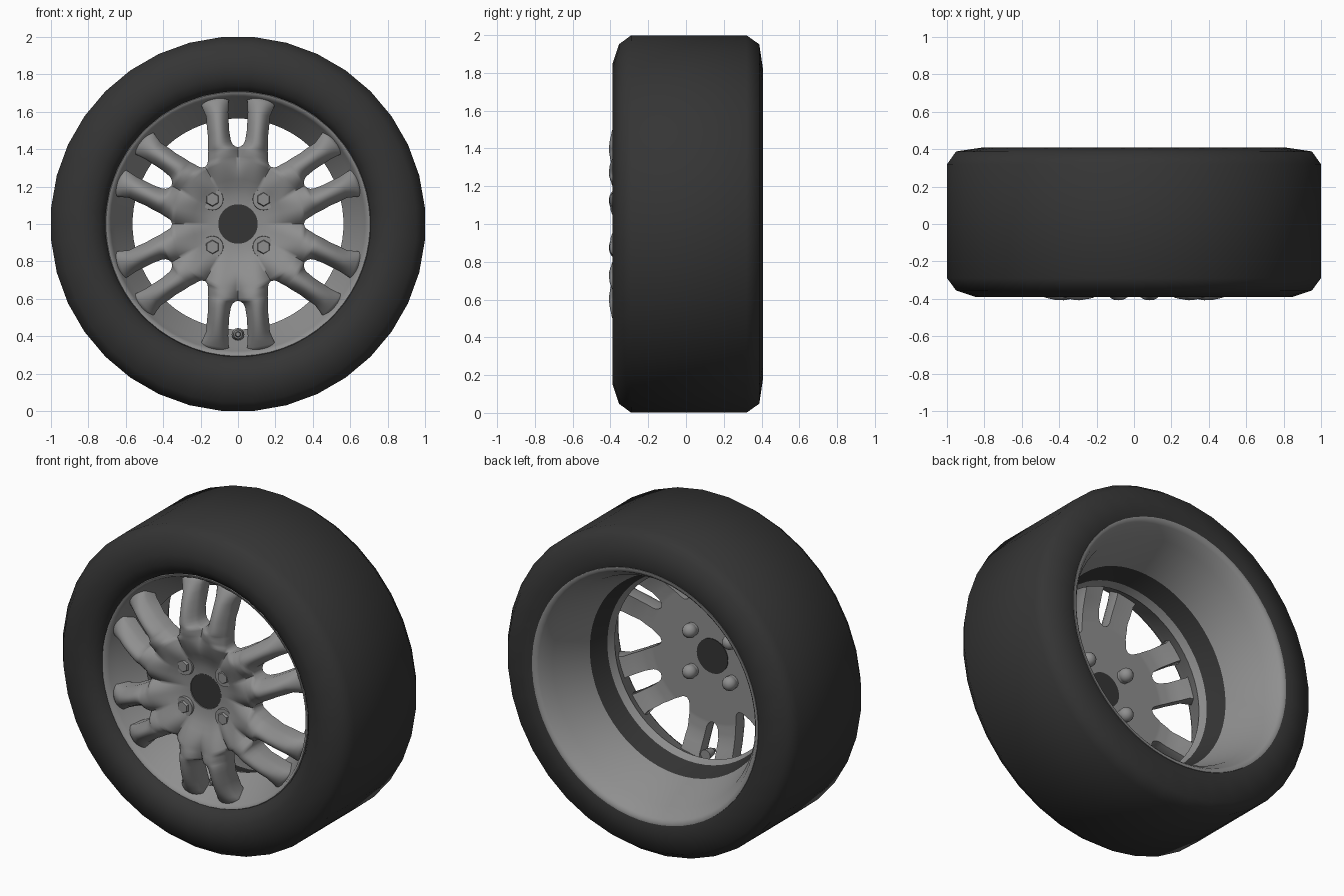
import bpy, bmesh, math
from mathutils import Matrix, Vector

if "Cube" in bpy.data.objects:
    bpy.data.objects.remove(bpy.data.objects["Cube"])


def material(name, c):
    m = bpy.data.materials.new(name)
    m.diffuse_color = (c, c, c, 1)
    m.use_nodes = True
    m.node_tree.nodes["Principled BSDF"].inputs["Base Color"].default_value = m.diffuse_color
    return m


RUBBER = material("black rubber", 0.035)
ALLOY = material("grey alloy", 0.275)


def finish(name, bm, mats, angle=40):
    bmesh.ops.remove_doubles(bm, verts=bm.verts, dist=0.0003)
    bmesh.ops.recalc_face_normals(bm, faces=bm.faces)
    me = bpy.data.meshes.new(name)
    bm.to_mesh(me)
    bm.free()
    ob = bpy.data.objects.new(name, me)
    bpy.context.collection.objects.link(ob)
    for m in mats:
        me.materials.append(m)
    bpy.ops.object.select_all(action='DESELECT')
    ob.select_set(True)
    bpy.context.view_layer.objects.active = ob
    bpy.ops.object.shade_smooth_by_angle(angle=math.radians(angle))
    return ob


def polar(r, deg, y):
    a = math.radians(deg)
    return Vector((r * math.cos(a), y, 1 + r * math.sin(a)))


def lathe(name, profile, n, mats, dark=(), angle=40):
    """Closed (radius, y) profile spun about the axle; 'dark' segments use the second material."""
    bm = bmesh.new()
    rings = [[bm.verts.new(polar(r, (i + 0.5) * 360 / n, y)) for r, y in profile] for i in range(n)]
    m = len(profile)
    for i in range(n):
        a, b = rings[i], rings[(i + 1) % n]
        for j in range(m):
            k = (j + 1) % m
            f = bm.faces.new((a[j], a[k], b[k], b[j]))
            f.material_index = 1 if j in dark else 0
    return finish(name, bm, mats, angle)


def interp(pts, x):
    if x <= pts[0][0]:
        return pts[0][1]
    for (x0, y0), (x1, y1) in zip(pts, pts[1:]):
        if x <= x1:
            return y0 + (y1 - y0) * (x - x0) / (x1 - x0)
    return pts[-1][1]


# Tyre
lathe("tyre", [(0.70, -0.29), (0.715, -0.33), (0.74, -0.36), (0.785, -0.383), (0.85, -0.39),
               (0.955, -0.355), (1.003, -0.29), (1.003, 0.32), (0.955, 0.388), (0.82, 0.408),
               (0.775, 0.397), (0.76, 0.33), (0.72, 0.0), (0.715, -0.25)], 36, [RUBBER], angle=60)

# Rim barrel with dark band near the throat
lathe("rim", [(0.70, -0.295), (0.712, -0.312), (0.706, -0.326), (0.692, -0.322), (0.68, -0.297),
              (0.655, -0.255), (0.61, -0.18), (0.564, -0.105), (0.583, -0.06), (0.62, 0.06),
              (0.70, 0.31), (0.725, 0.35), (0.745, 0.385), (0.762, 0.402), (0.778, 0.402),
              (0.78, 0.385), (0.735, 0.32), (0.645, 0.06), (0.60, -0.09), (0.68, -0.24)], 64,
      [ALLOY, RUBBER], dark=(8,), angle=50)

# Wheel face: hub and twelve spokes in six pairs
ROWS = [0.105, 0.15, 0.2, 0.24, 0.28, 0.31, 0.335, 0.352, 0.36, 0.375, 0.395, 0.41, 0.417,
        0.428, 0.445, 0.47, 0.5, 0.55, 0.6, 0.64, 0.665, 0.685]
PAIR_GAP = [(0.41, 0), (0.417, 2.4), (0.428, 3.9), (0.445, 4.9), (0.5, 5.4), (0.6, 5.0), (0.685, 4)]
WIDE_GAP = [(0.352, 0), (0.36, 3), (0.375, 4.7), (0.42, 7.8), (0.5, 11.2), (0.6, 13.5), (0.685, 12.5)]
FRONT = [(0.1, -0.318), (0.15, -0.322), (0.2, -0.338), (0.28, -0.378), (0.335, -0.397),
         (0.39, -0.408), (0.44, -0.406), (0.5, -0.393), (0.55, -0.376), (0.6, -0.353),
         (0.64, -0.329), (0.685, -0.296)]
BACK = [(0.1, -0.262), (0.25, -0.262), (0.42, -0.262), (0.5, -0.25), (0.6, -0.21), (0.685, -0.18)]
COLS = 14


def smooth(x, a, b):
    t = min(1, max(0, (x - a) / (b - a)))
    return t * t * (3 - 2 * t)


bm = bmesh.new()
for p in range(6):
    for side in (1, -1):
        front, back = [], []
        for r in ROWS:
            a0, a1 = interp(PAIR_GAP, r), 30 - interp(WIDE_GAP, r)
            frow, brow = [], []
            for c in range(COLS + 1):
                u = c / COLS
                edge = smooth(r, 0.24, 0.47) if u < 0.5 else smooth(r, 0.15, 0.45)
                fade = 1 - 0.5 * smooth(r, 0.56, 0.685)
                drop = 0.075 * edge * fade * abs(2 * u - 1) ** 2.2
                ang = 30 + 60 * p + side * (a0 + (a1 - a0) * u)
                frow.append(bm.verts.new(polar(r, ang, interp(FRONT, r) + drop)))
                brow.append(bm.verts.new(polar(r, ang, interp(BACK, r))))
            front.append(frow)
            back.append(brow)
        last = len(ROWS) - 1
        for i in range(last):
            for c in range(COLS):
                for g in (front, back):
                    bm.faces.new((g[i][c], g[i][c + 1], g[i + 1][c + 1], g[i + 1][c]))
            # window walls
            for c, gap in ((0, PAIR_GAP), (COLS, WIDE_GAP)):
                if interp(gap, ROWS[i + 1]) > 0:
                    bm.faces.new((front[i][c], front[i + 1][c], back[i + 1][c], back[i][c]))
        for i in (0, last):
            for c in range(COLS):
                bm.faces.new((front[i][c], front[i][c + 1], back[i][c + 1], back[i][c]))
finish("wheel_face", bm, [ALLOY], 70)

AXLE = Matrix.Rotation(math.radians(90), 4, 'X')


def cylinder(name, x, y0, y1, z, r0, r1, n, mat):
    """Cone or cylinder along y from y0 (radius r0) to y1 (radius r1)."""
    b = bmesh.new()
    bmesh.ops.create_cone(b, cap_ends=True, segments=n, radius1=r1, radius2=r0, depth=abs(y1 - y0),
                          matrix=Matrix.Translation((x, (y0 + y1) / 2, z)) @ AXLE)
    return finish(name, b, [mat], 35)


# Dark centre bore
cylinder("centre_bore", 0, -0.312, -0.258, 1, 0.107, 0.107, 32, RUBBER)

# Wheel bolts: seat ring, hexagon head and rounded rear end
for x in (-0.137, 0.137):
    for z in (0.877, 1.132):
        cylinder("bolt_seat", x, -0.338, -0.28, z, 0.058, 0.062, 24, ALLOY)
        cylinder("bolt_head", x, -0.352, -0.32, z, 0.034, 0.045, 6, ALLOY)
        cylinder("bolt_shank", x, -0.28, -0.235, z, 0.04, 0.04, 16, ALLOY)
        b = bmesh.new()
        bmesh.ops.create_uvsphere(b, u_segments=16, v_segments=10, radius=0.043,
                                  matrix=Matrix.Translation((x, -0.232, z)))
        finish("bolt_end", b, [ALLOY])

# Tyre valve
cylinder("valve_base", 0, -0.25, -0.19, 0.41, 0.024, 0.034, 12, ALLOY)
cylinder("valve_cap", 0, -0.28, -0.25, 0.41, 0.012, 0.016, 10, ALLOY)
